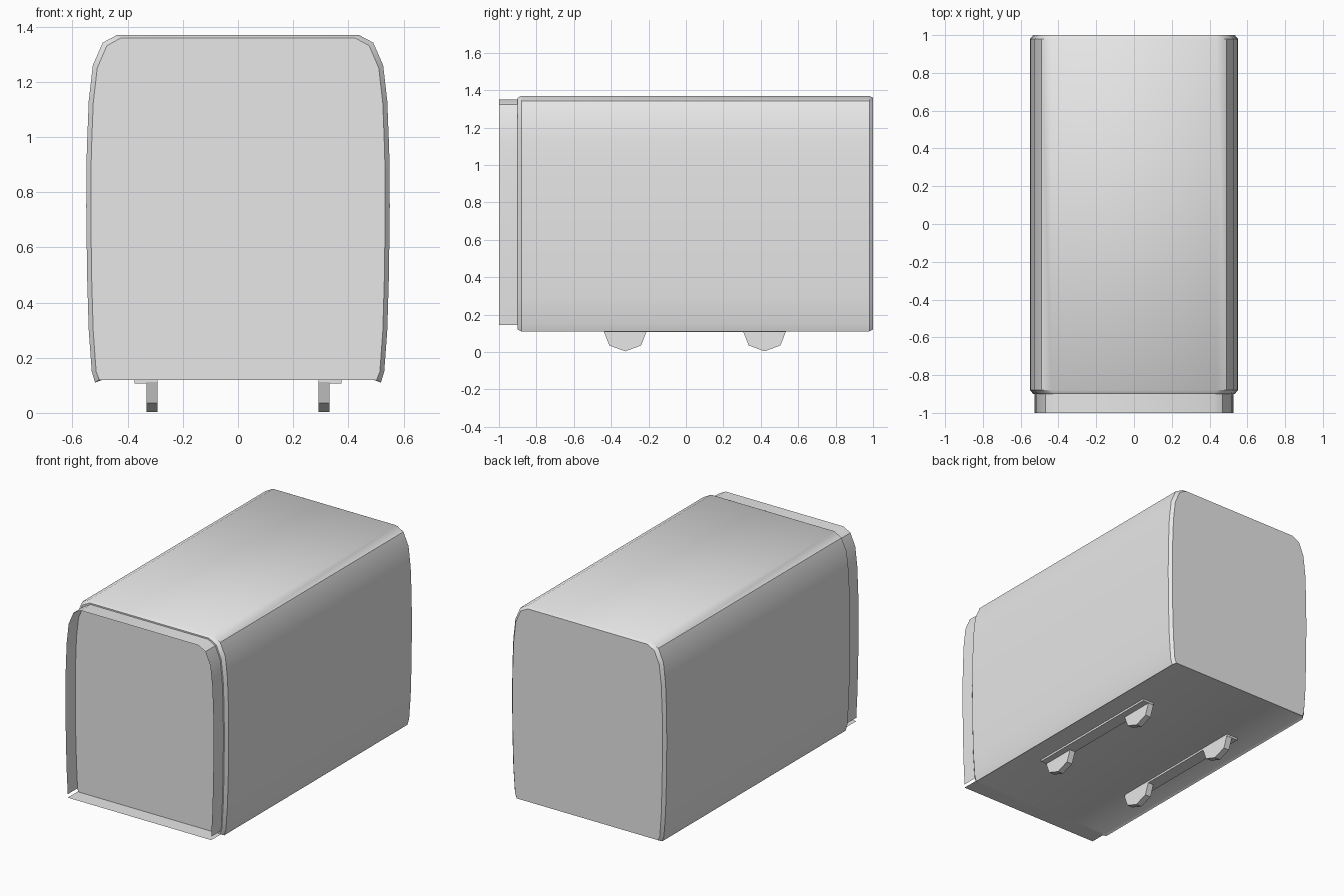
import bpy
import bmesh
import math

cube = bpy.data.objects.get("Cube")
if cube:
    bpy.data.objects.remove(cube, do_unlink=True)

grey = bpy.data.materials.new("plain_grey")
grey.use_nodes = True
grey.diffuse_color = (0.8, 0.8, 0.8, 1)
grey.node_tree.nodes["Principled BSDF"].inputs["Base Color"].default_value = (0.8, 0.8, 0.8, 1)


def loft(name, sections, closed=True, smooth=True):
    """Skin matching rings of points; closed rings also get end caps."""
    bm = bmesh.new()
    rings = [[bm.verts.new(p) for p in ring] for ring in sections]
    count = len(rings[0])
    for a, b in zip(rings, rings[1:]):
        for i in range(count if closed else count - 1):
            j = (i + 1) % count
            bm.faces.new((a[i], a[j], b[j], b[i]))
    if closed:
        bm.faces.new(rings[0])
        bm.faces.new(rings[-1])
    bmesh.ops.recalc_face_normals(bm, faces=bm.faces)
    mesh = bpy.data.meshes.new(name)
    bm.to_mesh(mesh)
    bm.free()
    obj = bpy.data.objects.new(name, mesh)
    bpy.context.collection.objects.link(obj)
    mesh.materials.append(grey)
    if smooth:
        bpy.ops.object.select_all(action="DESELECT")
        obj.select_set(True)
        bpy.context.view_layer.objects.active = obj
        bpy.ops.object.shade_smooth_by_angle(angle=math.radians(32))
    return obj


BASE = 0.12
HALF = [(0.505, BASE), (0.518, 0.11), (0.53, 0.15), (0.541, 0.3), (0.547, 0.5),
        (0.55, 0.75), (0.548, 0.95), (0.541, 1.13), (0.526, 1.26),
        (0.49, 1.342), (0.437, 1.37)]


def inset(points, sx, sz):
    return [(x * sx, max(BASE, BASE + (z - BASE) * sz)) for x, z in points]


def ring(points, y):
    both = points + [(-x, z) for x, z in reversed(points)]
    return [(x, y, z) for x, z in both]


# Housing with softened front and back edges
small = inset(HALF, 0.97, 0.991)
loft("housing", [ring(small, -0.9), ring(HALF, -0.88),
                 ring(HALF, 0.98), ring(small, 1.0)])

# Open front rim: thin side and top sheet, and a separate floor sheet
rim = [(0.51, 0.145)] + inset(HALF[3:], 0.957, 0.984)
loft("front_rim", [ring(rim, -1.0), ring(rim, -0.895)], closed=False)
loft("rim_floor", [[(-0.51, y, 0.123), (0.51, y, 0.123)] for y in (-1.0, -0.895)],
     closed=False, smooth=False)

# Rails and faceted feet on both sides
FOOT = [(-0.115, 0.112), (-0.085, 0.035), (0, 0.004), (0.085, 0.035), (0.115, 0.112)]
for side, label in ((1, "left"), (-1, "right")):
    rail = [(-0.435, 0.107), (0.535, 0.107), (0.535, BASE), (-0.435, BASE)]
    loft(label + "_rail", [[(side * x, y, z) for y, z in rail] for x in (0.292, 0.375)],
         smooth=False)
    for centre, place in ((-0.325, "front"), (0.42, "back")):
        loft(f"{label}_{place}_foot",
             [[(side * x, centre + y, z) for y, z in FOOT] for x in (0.292, 0.332)],
             smooth=False)
